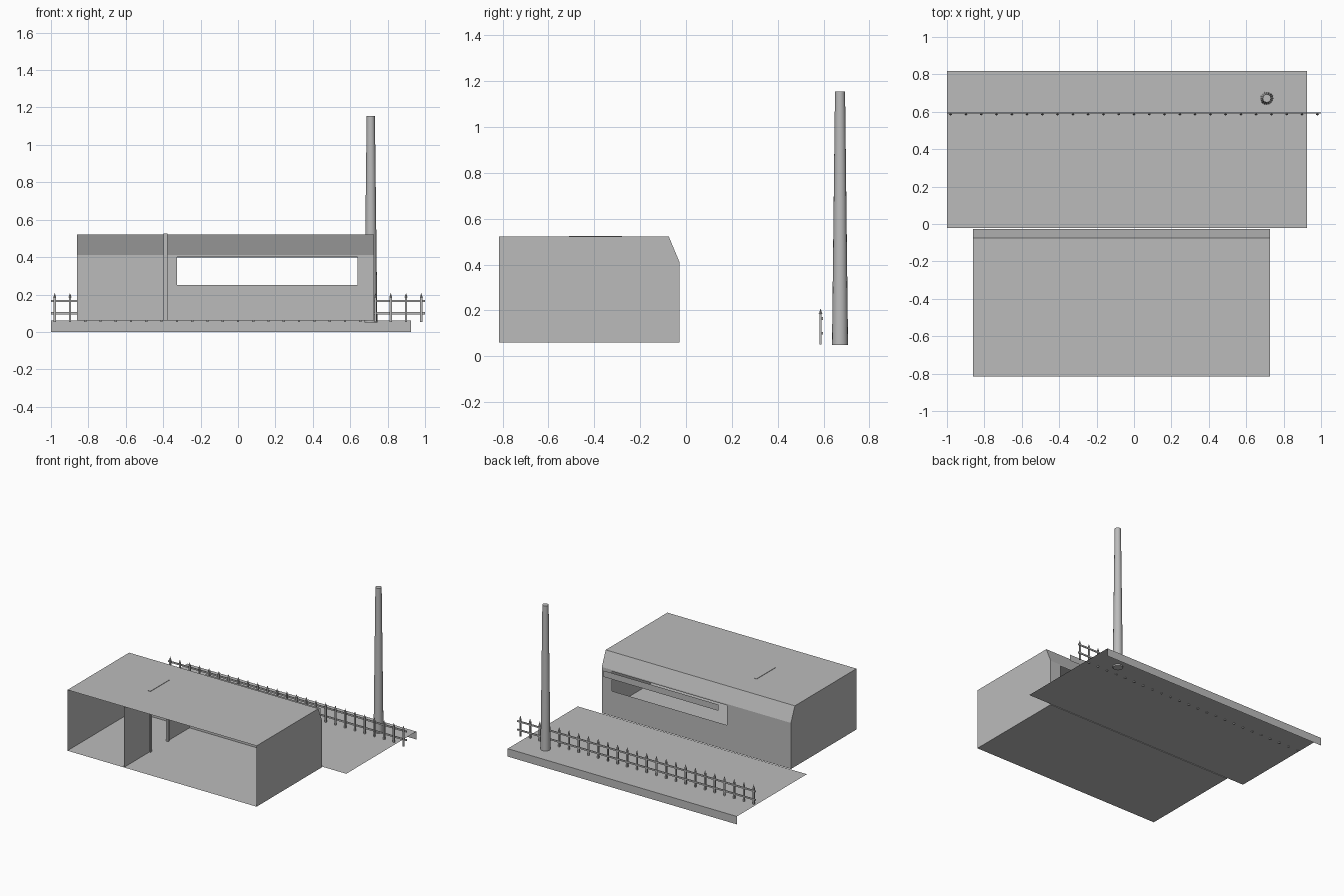
import bpy, bmesh
from mathutils import Matrix

cube = bpy.data.objects.get("Cube")
if cube:
    bpy.data.objects.remove(cube, do_unlink=True)

grey = bpy.data.materials.new("plain grey")
grey.use_nodes = True
colour = (0.5, 0.5, 0.5, 1)
grey.diffuse_color = colour
grey.node_tree.nodes["Principled BSDF"].inputs["Base Color"].default_value = colour


def finish(name, bm):
    mesh = bpy.data.meshes.new(name)
    bm.to_mesh(mesh)
    bm.free()
    mesh.materials.append(grey)
    obj = bpy.data.objects.new(name, mesh)
    bpy.context.collection.objects.link(obj)
    return obj


def sheets(name, polygons):
    """Thin open surfaces made of flat polygons."""
    bm = bmesh.new()
    for points in polygons:
        bm.faces.new([bm.verts.new(p) for p in points])
    bmesh.ops.remove_doubles(bm, verts=bm.verts, dist=0.0001)
    return finish(name, bm)


def add_box(bm, low, high):
    size = [b - a for a, b in zip(low, high)]
    mid = [(a + b) / 2 for a, b in zip(low, high)]
    bmesh.ops.create_cube(bm, size=1, matrix=Matrix.Translation(mid) @ Matrix.Diagonal((*size, 1)))


def add_cone(bm, x, y, z0, z1, r0, r1, sides):
    bmesh.ops.create_cone(bm, cap_ends=True, segments=sides, radius1=r0, radius2=r1,
                          depth=z1 - z0, matrix=Matrix.Translation((x, y, (z0 + z1) / 2)))


def upright(x0, x1, z0, z1, y):
    return [(x0, y, z0), (x1, y, z0), (x1, y, z1), (x0, y, z1)]


def level(x0, x1, y0, y1, z):
    return [(x0, y0, z), (x1, y0, z), (x1, y1, z), (x0, y1, z)]


# Main levels of the building
LEFT, RIGHT = -0.862, 0.727
FRONT, BEND, BACK = -0.815, -0.075, -0.028
FLOOR, EAVE, ROOF = 0.06, 0.41, 0.522
WIN_L, WIN_R, SILL, HEAD = -0.325, 0.64, 0.25, 0.4

# Floor and roof with its sloping back edge
sheets("floor", [level(LEFT, RIGHT, FRONT, BACK, FLOOR)])
sheets("roof", [
    level(LEFT, RIGHT, FRONT, BEND, ROOF),
    [(LEFT, BEND, ROOF), (RIGHT, BEND, ROOF), (RIGHT, BACK, EAVE), (LEFT, BACK, EAVE)]])

# Side walls
profile = [(FRONT, FLOOR), (BACK, FLOOR), (BACK, EAVE), (BEND, ROOF), (FRONT, ROOF)]
for name, x in (("left_wall", RIGHT), ("right_wall", LEFT)):
    sheets(name, [[(x, y, z) for y, z in profile]])

# Back wall around the long window
sheets("back_wall", [
    upright(LEFT, WIN_L, FLOOR, EAVE, BACK),
    upright(WIN_R, RIGHT, FLOOR, EAVE, BACK),
    upright(WIN_L, WIN_R, FLOOR, SILL, BACK),
    upright(WIN_L, WIN_R, HEAD, EAVE, BACK)])

# Hanging panel outside the window
sheets("window_panel", [upright(WIN_L, WIN_R, HEAD - 0.002, 0.445, 0.075)])

# Inner partition with a full-height doorway
MID, DOOR_A, DOOR_B = -0.388, -0.51, -0.28
sheets("partition", [
    [(MID, y, z) for y, z in ((FRONT, FLOOR), (DOOR_A, FLOOR), (DOOR_A, ROOF), (FRONT, ROOF))],
    [(MID, y, z) for y, z in ((DOOR_B, FLOOR), *profile[1:4], (DOOR_B, ROOF))]])

# Door frame
bm = bmesh.new()
x0, x1, bar, top = MID - 0.01, MID + 0.01, 0.018, ROOF + 0.003
add_box(bm, (x0, DOOR_A, FLOOR), (x1, DOOR_A + bar, top))
add_box(bm, (x0, DOOR_B - bar, FLOOR), (x1, DOOR_B, top))
add_box(bm, (x0, DOOR_A + bar, top - bar), (x1, DOOR_B - bar, top))
finish("door_frame", bm)

# Yard surface and the kerb at its back
YARD_L, YARD_R, YARD_BACK = -1.0, 0.925, 0.818
sheets("yard", [level(YARD_L, YARD_R, BACK + 0.006, 0.6, FLOOR),
                level(YARD_L, YARD_R, 0.6, YARD_BACK, FLOOR)])
sheets("kerb", [upright(YARD_L, YARD_R, 0, FLOOR, YARD_BACK)])

# Fence: pointed pickets on two rails
bm = bmesh.new()
pickets = 25
for i in range(pickets):
    x = -0.98 + i * 1.96 / (pickets - 1)
    add_box(bm, (x - 0.006, 0.582, 0.052), (x + 0.006, 0.592, 0.185))
    add_cone(bm, x, 0.587, 0.185, 0.208, 0.008, 0, 4)
finish("fence_pickets", bm)
bm = bmesh.new()
for z in (0.1, 0.165):
    add_box(bm, (-1, 0.591, z - 0.006), (1, 0.597, z + 0.006))
finish("fence_rails", bm)

# Tapered chimney
bm = bmesh.new()
add_cone(bm, 0.71, 0.672, 0.05, 1.155, 0.035, 0.022, 16)
chimney = finish("chimney", bm)
bpy.context.view_layer.objects.active = chimney
chimney.select_set(True)
bpy.ops.object.shade_smooth_by_angle()
